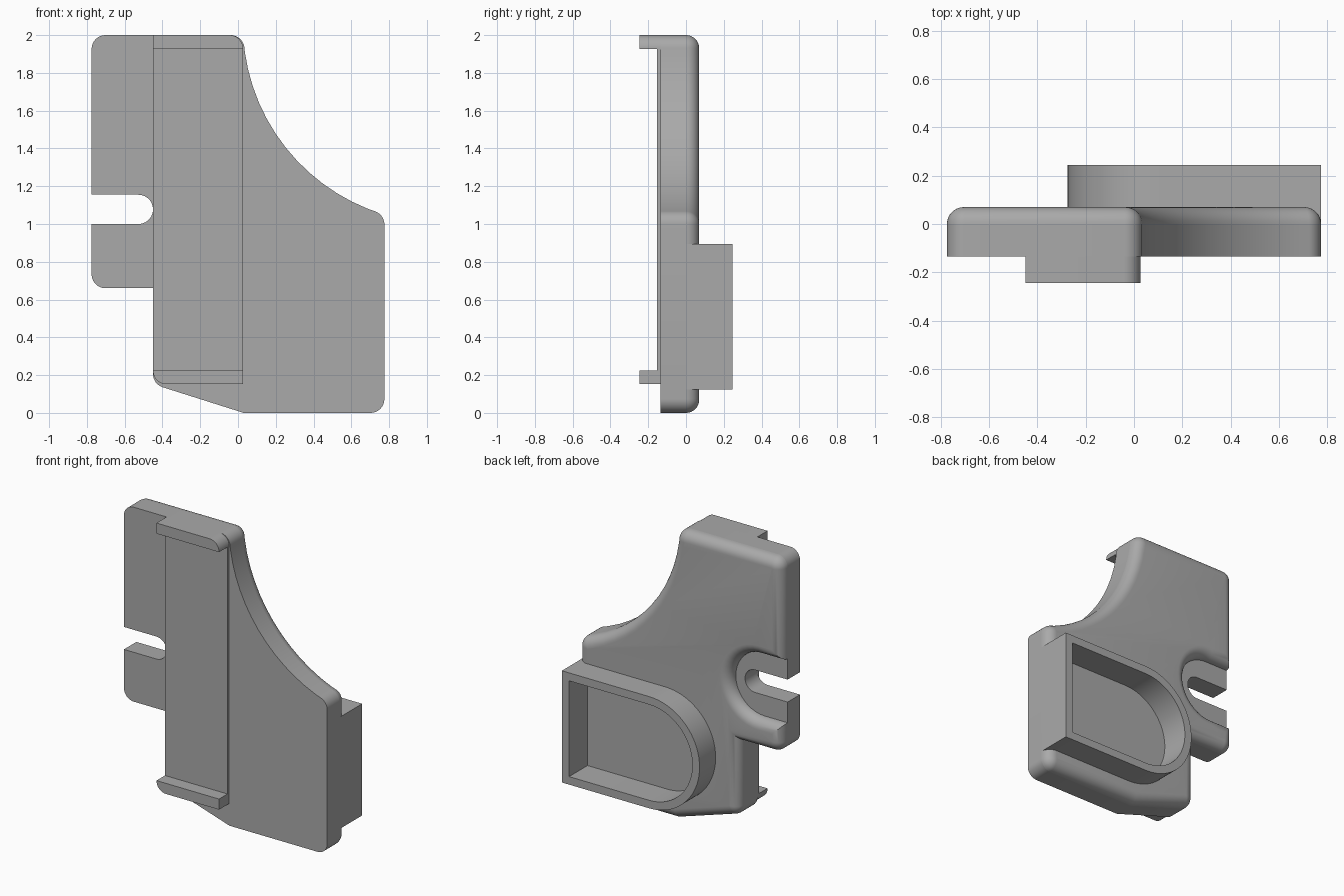
import bpy, bmesh, math
from mathutils import Vector

cube = bpy.data.objects.get("Cube")
if cube:
    bpy.data.objects.remove(cube, do_unlink=True)

grey = bpy.data.materials.new("plain grey")
grey.use_nodes = True
colour = (0.4, 0.4, 0.4, 1)
grey.diffuse_color = colour
grey.node_tree.nodes["Principled BSDF"].inputs["Base Color"].default_value = colour


def rounded(corners, steps=10):
    """Turn (x, z, radius) corners into an outline with rounded corners."""
    out = []
    n = len(corners)
    for i, (x, z, r) in enumerate(corners):
        p = Vector((x, z))
        if not r:
            out.append(p)
            continue
        a = (Vector(corners[i - 1][:2]) - p).normalized()
        b = (Vector(corners[(i + 1) % n][:2]) - p).normalized()
        half = a.angle(b) / 2
        centre = p + (a + b).normalized() * r / math.sin(half)
        start = p + a * r / math.tan(half) - centre
        end = p + b * r / math.tan(half) - centre
        turn = math.atan2(start.x * end.y - start.y * end.x, start.dot(end))
        for k in range(steps + 1):
            t = turn * k / steps
            c, s = math.cos(t), math.sin(t)
            out.append(centre + Vector((start.x * c - start.y * s, start.x * s + start.y * c)))
    return [p for i, p in enumerate(out) if (p - out[i - 1]).length > 0.0005]


def inset(pts, d):
    """Move an outline inward by d with mitred corners."""
    n = len(pts)
    area = sum(pts[i - 1].x * pts[i].y - pts[i].x * pts[i - 1].y for i in range(n))
    side = 1 if area > 0 else -1
    out = []
    for i, p in enumerate(pts):
        e = (p - pts[i - 1]).normalized()
        f = (pts[(i + 1) % n] - p).normalized()
        na, nb = Vector((-e.y, e.x)) * side, Vector((-f.y, f.x)) * side
        out.append(p + (na + nb) * d / (1 + na.dot(nb)))
    return out


def loft(name, rings):
    """Closed solid through (y, outline) rings."""
    bm = bmesh.new()
    loops = [[bm.verts.new((p.x, y, p.y)) for p in pts] for y, pts in rings]
    for lo, hi in zip(loops, loops[1:]):
        for i in range(len(lo)):
            bm.faces.new((lo[i - 1], lo[i], hi[i], hi[i - 1]))
    bm.faces.new(loops[0])
    bm.faces.new(loops[-1])
    bmesh.ops.recalc_face_normals(bm, faces=bm.faces)
    mesh = bpy.data.meshes.new(name)
    bm.to_mesh(mesh)
    bm.free()
    mesh.materials.append(grey)
    obj = bpy.data.objects.new(name, mesh)
    bpy.context.collection.objects.link(obj)
    return obj


def activate(obj):
    bpy.ops.object.select_all(action='DESELECT')
    obj.select_set(True)
    bpy.context.view_layer.objects.active = obj


FRONT, MID, BACK = -0.135, 0.0, 0.07
R = 0.074

# Concave sweep on the upper side of the plate
cx, cz, big = 1.076, 2.056, 1.05
a0 = math.pi + math.asin((cz - 2.0) / big)
a1 = math.pi + math.acos((cx - 0.775) / big)
sweep = []
for k in range(15):
    a = a0 + (a1 - a0) * k / 14
    sweep.append((cx + big * math.cos(a), cz + big * math.sin(a), R if k in (0, 14) else 0))


def plate_outline(notch):
    return rounded([(-0.775, 2, R)] + sweep + [
        (0.775, 0, R), (0.03, 0, 0), (-0.45, 0.152, R), (-0.45, 0.66, 0),
        (-0.775, 0.66, R)] + notch)


def notch(tip, half, r):
    mid = 1.0775
    return [(-0.775, mid - half, 0), (tip, mid - half, r),
            (tip, mid + half, r), (-0.775, mid + half, 0)]


# Front layer with the through slot
slotted = plate_outline(notch(-0.45, 0.0775, 0.0775))
plate_front = loft("plate_front", [(FRONT, slotted), (MID, slotted)])

# Back layer with rounded rim and a wide recess around the slot
recessed = plate_outline(notch(-0.38, 0.22, 0.22))
rings = []
depth = BACK - MID
for k in range(9):
    t = math.pi / 2 * k / 8
    rings.append((MID + depth * math.sin(t), inset(recessed, depth * (1 - math.cos(t)))))
plate_back = loft("plate_back", rings)

# D-shaped housing with an open pocket
d_shape = rounded([(0.775, 0.125, 0), (0.775, 0.895, 0),
                   (-0.275, 0.895, 0.385), (-0.275, 0.125, 0.385)], 24)
housing = loft("housing", [(MID, d_shape), (0.245, d_shape)])
pocket = inset(d_shape, 0.055)
cutter = loft("pocket_cutter", [(0.045, pocket), (0.4, pocket)])
cutter.hide_render = True
for obj in (plate_back, housing):
    mod = obj.modifiers.new("pocket", 'BOOLEAN')
    mod.operation = 'DIFFERENCE'
    mod.solver = 'EXACT'
    mod.object = cutter
    activate(obj)
    bpy.ops.object.modifier_apply(modifier=mod.name)
bpy.data.objects.remove(cutter, do_unlink=True)

# Raised front panel with a lip at each end
left, right, low, high, lip = -0.45, 0.027, 0.152, 2.0, 0.073
panel = rounded([(left, low, R), (left, high, 0), (right, high, R), (right, low, 0)])
front_panel = loft("front_panel", [(-0.153, panel), (FRONT + 0.01, panel)])
top = rounded([(left, high - lip, 0), (left, high, 0), (right, high, lip * 0.98), (right, high - lip, 0)])
bottom = rounded([(left, low, lip * 0.98), (left, low + lip, 0), (right, low + lip, 0), (right, low, 0)])
top_lip = loft("top_lip", [(-0.245, top), (FRONT, top)])
bottom_lip = loft("bottom_lip", [(-0.245, bottom), (FRONT, bottom)])

for obj in (plate_front, plate_back, housing, front_panel, top_lip, bottom_lip):
    activate(obj)
    bpy.ops.object.shade_smooth_by_angle(angle=math.radians(30))
